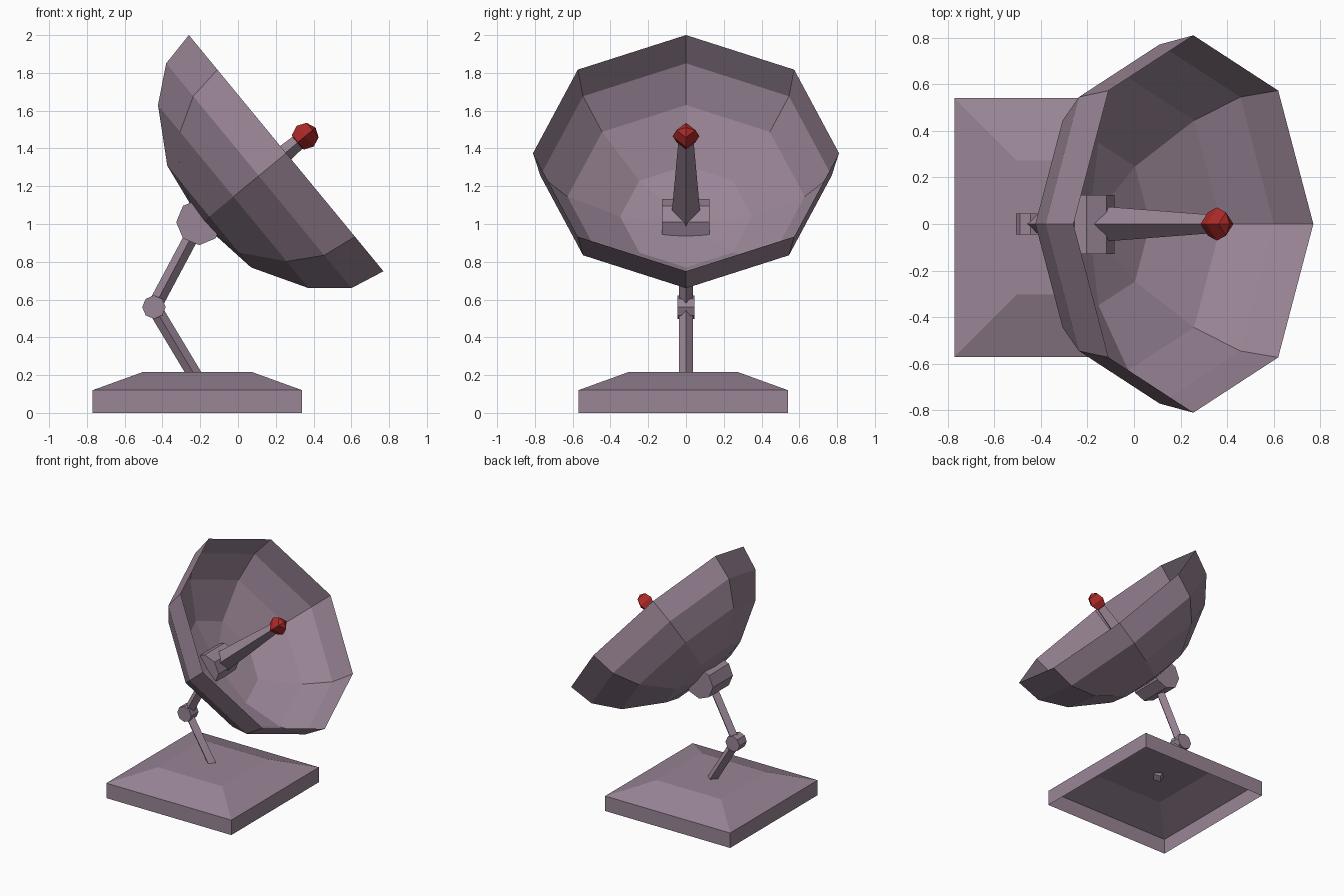
import bpy, bmesh, math
from mathutils import Vector

if "Cube" in bpy.data.objects:
    bpy.data.objects.remove(bpy.data.objects["Cube"])


def material(name, color):
    m = bpy.data.materials.new(name)
    m.diffuse_color = (*color, 1)
    m.use_nodes = True
    m.node_tree.nodes["Principled BSDF"].inputs["Base Color"].default_value = m.diffuse_color
    return m


GREY = material("mauve grey", (0.32, 0.235, 0.305))
RED = material("dark red", (0.40, 0.022, 0.02))


def loft(name, origin, axis, profile, sides, mat, caps=True, turn=0.0):
    """Rings of (distance along axis, radius); radius 0 makes a pole."""
    origin, a = Vector(origin), Vector(axis).normalized()
    v = Vector((1, 0, 0)) if abs(a.y) > 0.9 else Vector((0, 1, 0))
    u = v.cross(a)
    bm = bmesh.new()
    rings = []
    for t, r in profile:
        c = origin + a * t
        if r == 0:
            rings.append([bm.verts.new(c)] * sides)
            continue
        angles = [turn + 2 * math.pi * i / sides for i in range(sides)]
        rings.append([bm.verts.new(c + r * (v * math.cos(k) + u * math.sin(k))) for k in angles])
    for lo, hi in zip(rings, rings[1:]):
        for i in range(sides):
            j = (i + 1) % sides
            bm.faces.new(list(dict.fromkeys((lo[i], lo[j], hi[j], hi[i]))))
    if caps:
        for ring in (rings[0], rings[-1]):
            if ring[0] is not ring[1]:
                bm.faces.new(ring)
    bmesh.ops.recalc_face_normals(bm, faces=bm.faces[:])
    me = bpy.data.meshes.new(name)
    bm.to_mesh(me)
    bm.free()
    me.materials.append(mat)
    ob = bpy.data.objects.new(name, me)
    bpy.context.collection.objects.link(ob)
    return ob


def rod(name, start, end, r0, r1):
    d = Vector(end) - Vector(start)
    return loft(name, start, d, [(0, r0), (d.length, r1)], 4, GREY)


# base: square plinth with sloped top, open underneath
s = math.sqrt(2)
loft("base", (-0.215, -0.015, 0), (0, 0, 1),
     [(0, 0.555 * s), (0.12, 0.555 * s), (0.217, 0.287 * s), (0.217, 0)],
     4, GREY, caps=False, turn=math.pi / 4)

# jointed support arm
ELBOW, HUB = (-0.445, 0, 0.56), (-0.205, 0, 1.01)
rod("lower_arm", (-0.22, 0, 0.185), ELBOW, 0.038, 0.038)
rod("upper_arm", ELBOW, HUB, 0.038, 0.038)
loft("elbow_joint", ELBOW, (0, 1, 0), [(-0.046, 0.062), (0.046, 0.062)], 8, GREY)
loft("dish_hub", HUB, (0, 1, 0), [(-0.128, 0.122), (0.125, 0.122)], 8, GREY)

# tilted dish, a thin eight-sided bowl
AIM = (0.772, 0, 0.636)
loft("dish", (0.255, 0, 1.375), AIM,
     [(0, 0.81), (-0.188, 0.771), (-0.362, 0.628), (-0.528, 0.349), (-0.58, 0)],
     8, GREY, caps=False)

# receiver mast and its red tip
TIP = (0.356, 0, 1.465)
rod("receiver_mast", (-0.19, 0, 1.005), TIP, 0.08, 0.038)
R = 0.071
loft("receiver_tip", TIP, AIM,
     [(-R, 0), (-R * 0.707, R * 0.707), (0, R), (R * 0.707, R * 0.707), (R, 0)], 4, RED)
